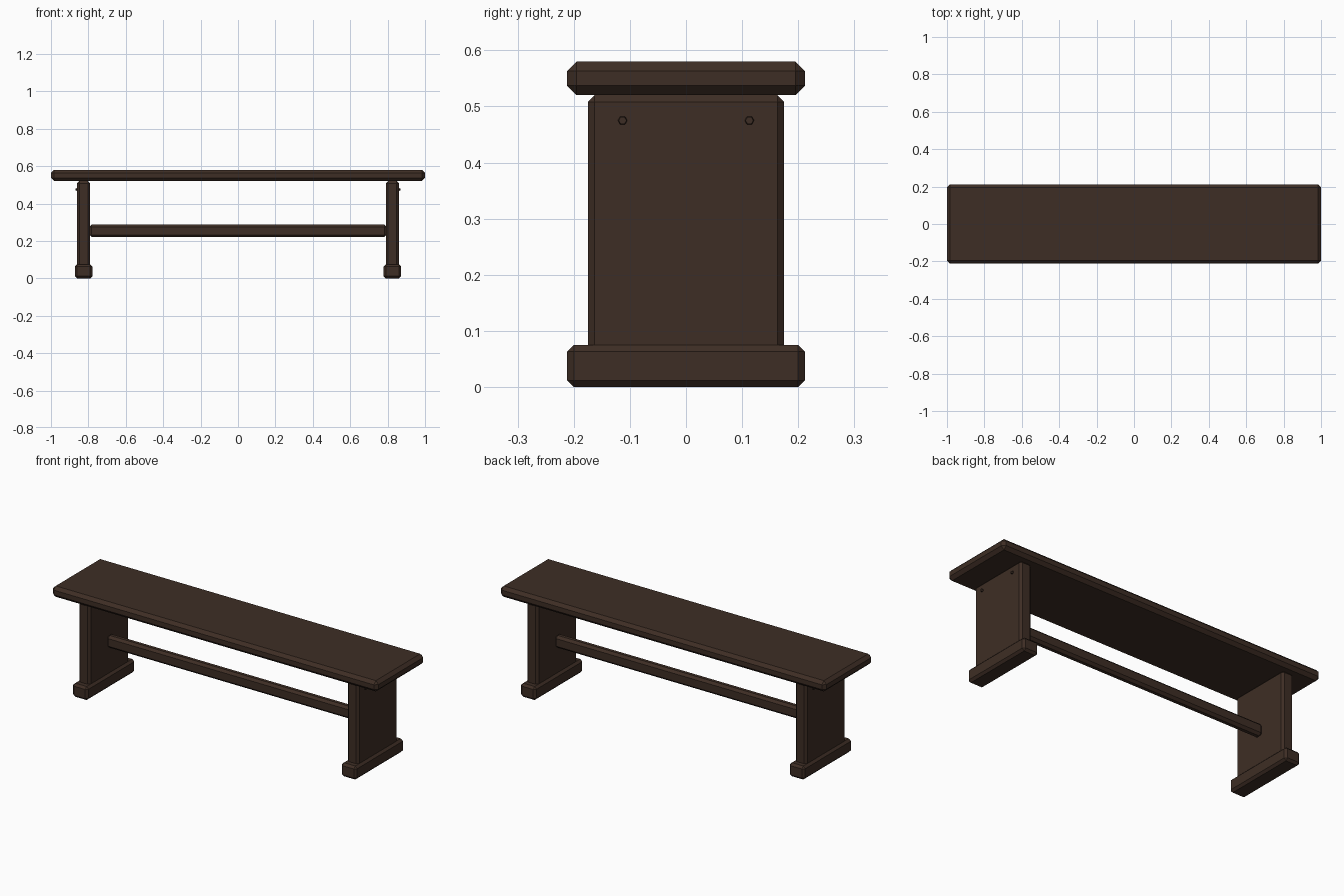
import bpy, bmesh, math
from mathutils import Matrix

cube = bpy.data.objects.get("Cube")
if cube:
    bpy.data.objects.remove(cube, do_unlink=True)

# Dark stained wood
wood = bpy.data.materials.new("dark_wood")
wood.use_nodes = True
colour = (0.048, 0.027, 0.018, 1)
wood.diffuse_color = colour
wood.node_tree.nodes["Principled BSDF"].inputs["Base Color"].default_value = colour


def add_part(name, bm):
    mesh = bpy.data.meshes.new(name)
    bm.to_mesh(mesh)
    bm.free()
    mesh.materials.append(wood)
    obj = bpy.data.objects.new(name, mesh)
    bpy.context.collection.objects.link(obj)
    return obj


def board(name, centre, size, chamfer):
    """Box with flat chamfered edges."""
    bm = bmesh.new()
    bmesh.ops.create_cube(bm, size=1)
    bmesh.ops.scale(bm, vec=size, verts=bm.verts)
    bmesh.ops.bevel(bm, geom=bm.edges[:], offset=chamfer, segments=1,
                    affect='EDGES', clamp_overlap=True)
    bmesh.ops.translate(bm, vec=centre, verts=bm.verts)
    return add_part(name, bm)


def peg(name, x, y, z, side):
    """Small six-sided peg head tapering outwards."""
    bm = bmesh.new()
    turn = Matrix.Rotation(side * math.pi / 2, 4, 'Y')
    bmesh.ops.create_cone(bm, cap_ends=True, segments=6, radius1=0.01,
                          radius2=0.007, depth=0.016,
                          matrix=Matrix.Translation((x, y, z)) @ turn)
    return add_part(name, bm)


# Seat and stretcher
board("seat", (0, 0, 0.55), (2, 0.424, 0.06), 0.017)
board("stretcher", (0, 0, 0.254), (1.59, 0.044, 0.068), 0.013)

# Both ends: leg panel, foot and pegs
for side, label in ((1, "left"), (-1, "right")):
    x = side * 0.825
    board(label + "_leg", (x, 0, 0.29), (0.07, 0.35, 0.46), 0.012)
    board(label + "_foot", (x, 0, 0.0375), (0.094, 0.424, 0.075), 0.012)
    for y, place in ((-0.113, "front"), (0.113, "back")):
        peg(f"{label}_{place}_peg", side * 0.86, y, 0.475, side)
